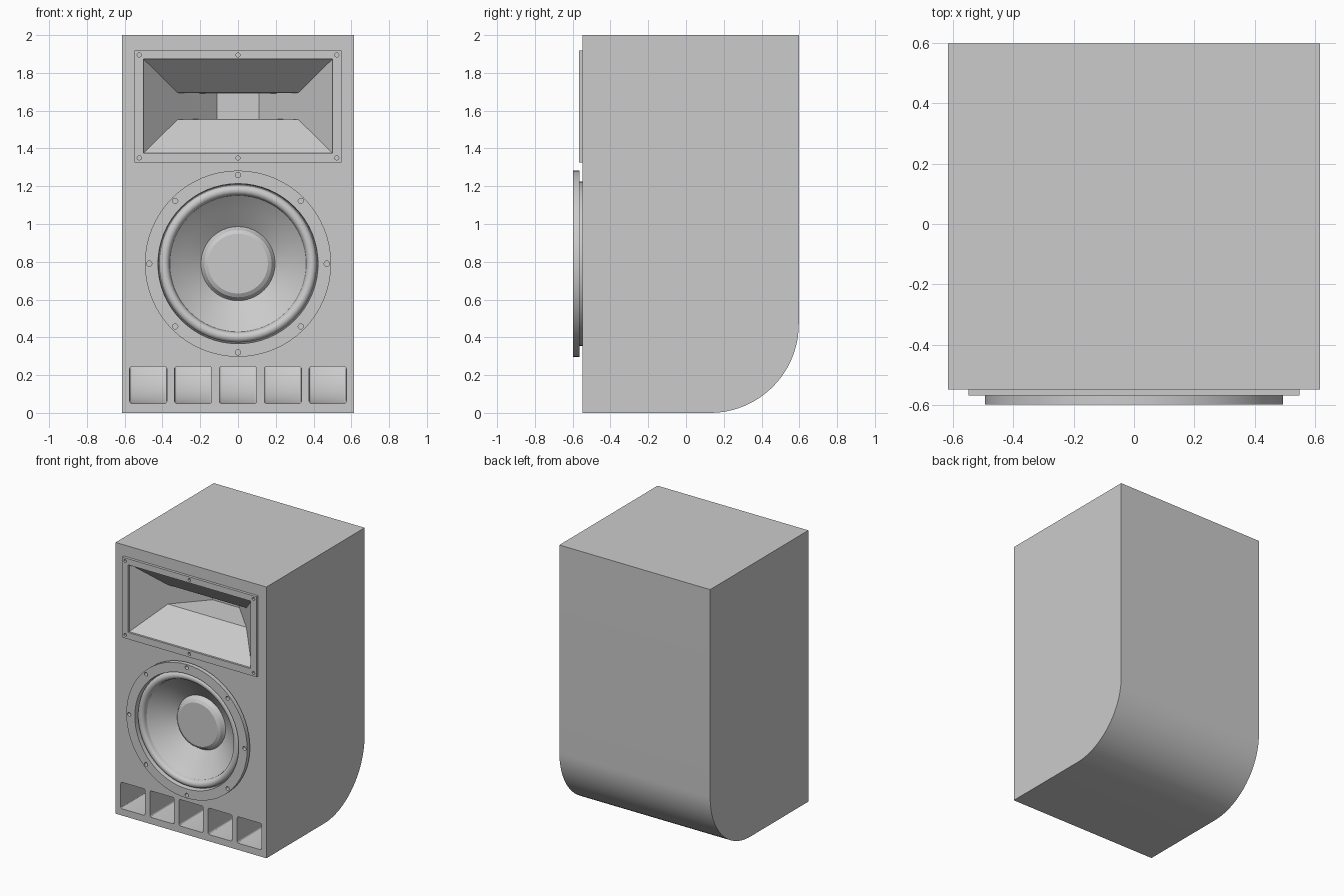
import bpy, bmesh
from math import sin, cos, pi, radians

if "Cube" in bpy.data.objects:
    bpy.data.objects.remove(bpy.data.objects["Cube"])

FRONT, BACK, HALF_W = -0.547, 0.597, 0.615
WOOFER_Z = 0.79


def loft(name, rings):
    """Closed solid skinned over equal-length rings of points, capped at both ends."""
    bm = bmesh.new()
    loops = [[bm.verts.new(p) for p in ring] for ring in rings]
    n = len(loops[0])
    for a, b in zip(loops, loops[1:]):
        for i in range(n):
            j = (i + 1) % n
            bm.faces.new((a[i], a[j], b[j], b[i]))
    bm.faces.new(loops[0])
    bm.faces.new(loops[-1])
    bmesh.ops.recalc_face_normals(bm, faces=bm.faces)
    mesh = bpy.data.meshes.new(name)
    bm.to_mesh(mesh)
    bm.free()
    obj = bpy.data.objects.new(name, mesh)
    bpy.context.collection.objects.link(obj)
    return obj


def circle(r, y, x=0, z=WOOFER_Z, n=64):
    return [(x + r * cos(2 * pi * i / n), y, z + r * sin(2 * pi * i / n)) for i in range(n)]


def rect(hw, z0, z1, y):
    return [(-hw, y, z0), (hw, y, z0), (hw, y, z1), (-hw, y, z1)]


def activate(obj):
    bpy.ops.object.select_all(action='DESELECT')
    bpy.context.view_layer.objects.active = obj
    obj.select_set(True)


def cut(obj, cutters):
    activate(obj)
    for c in cutters:
        m = obj.modifiers.new("cut", 'BOOLEAN')
        m.operation, m.solver, m.object = 'DIFFERENCE', 'EXACT', c
        bpy.ops.object.modifier_apply(modifier=m.name)


def smooth(obj):
    activate(obj)
    bpy.ops.object.shade_smooth_by_angle(angle=radians(30))


# Cabinet: side profile with a large rounded lower back edge
R = 0.47
profile = [(FRONT, 2), (FRONT, 0)]
profile += [(BACK - R + R * sin(t), R - R * cos(t)) for t in [i * pi / 48 for i in range(25)]]
profile += [(BACK, 2)]
cabinet = loft("cabinet", [[(x, y, z) for y, z in profile] for x in (-HALF_W, HALF_W)])


# Port ducts: rounded square swept back and up around the curved corner
def port(cx):
    def ring(pos, ang):
        pts = []
        for k, (sx, sv) in enumerate([(1, 1), (-1, 1), (-1, -1), (1, -1)]):
            for s in range(4):
                t = k * pi / 2 + s * pi / 6
                u = sx * 0.0865 + 0.012 * cos(t)
                v = sv * 0.0855 + 0.012 * sin(t)
                pts.append((cx + u, pos[0] - v * sin(ang), pos[1] + v * cos(ang)))
        return pts
    r = 0.3225
    path = [((-0.65, R - r), 0)]
    path += [((BACK - R + r * sin(t), R - r * cos(t)), t) for t in [i * pi / 40 for i in range(21)]]
    path += [((BACK - R + r, 0.6), pi / 2)]
    return loft("port_cutter", [ring(p, a) for p, a in path])


ports = [port(0.2375 * i) for i in range(-2, 3)]

# Horn cavity: flared mouth, then a throat narrowing sideways
horn_cutter = loft("horn_cutter", [
    rect(0.5, 1.375, 1.873, -0.65), rect(0.5, 1.375, 1.873, -0.552),
    rect(0.32, 1.553, 1.695, -0.36), rect(0.11, 1.557, 1.69, -0.14)])
woofer_cutter = loft("woofer_cutter", [circle(0.43, -0.65), circle(0.43, -0.3)])
cut(cabinet, ports + [horn_cutter, woofer_cutter])
smooth(cabinet)


def screw_hole(x, z, r):
    return loft("screw_cutter", [circle(r, -0.65, x, z, 16), circle(r, -0.552, x, z, 16)])


# Horn mounting plate with six screw holes
horn_plate = loft("horn_plate", [rect(0.547, 1.325, 1.918, -0.567), rect(0.547, 1.325, 1.918, FRONT)])
plate_holes = [screw_hole(x, z, 0.011) for x in (-0.523, 0, 0.523) for z in (1.35, 1.895)]
cut(horn_plate, [horn_cutter] + plate_holes)
smooth(horn_plate)

# Woofer: basket back, stepped flange, rolled surround, cone and dust cap
lathe = [(0.12, -0.36), (0.2, -0.37), (0.41, -0.52), (0.435, FRONT), (0.435, -0.565),
         (0.493, -0.565), (0.493, -0.597), (0.424, -0.597), (0.42, -0.56)]
lathe += [(0.39 + 0.027 * cos(t), -0.56 - 0.027 * sin(t)) for t in [i * pi / 10 for i in range(11)]]
lathe += [(0.36, -0.55), (0.285, -0.487), (0.202, -0.43), (0.196, -0.425),
          (0.19, -0.432), (0.178, -0.455), (0.158, -0.467)]
woofer = loft("woofer", [circle(r, y) for r, y in lathe])
woofer_holes = [screw_hole(0.47 * cos(i * pi / 4), WOOFER_Z + 0.47 * sin(i * pi / 4), 0.014)
                for i in range(8)]
cut(woofer, woofer_holes)
smooth(woofer)

# Remove the cutters
for c in ports + [horn_cutter, woofer_cutter] + plate_holes + woofer_holes:
    bpy.data.objects.remove(c)
